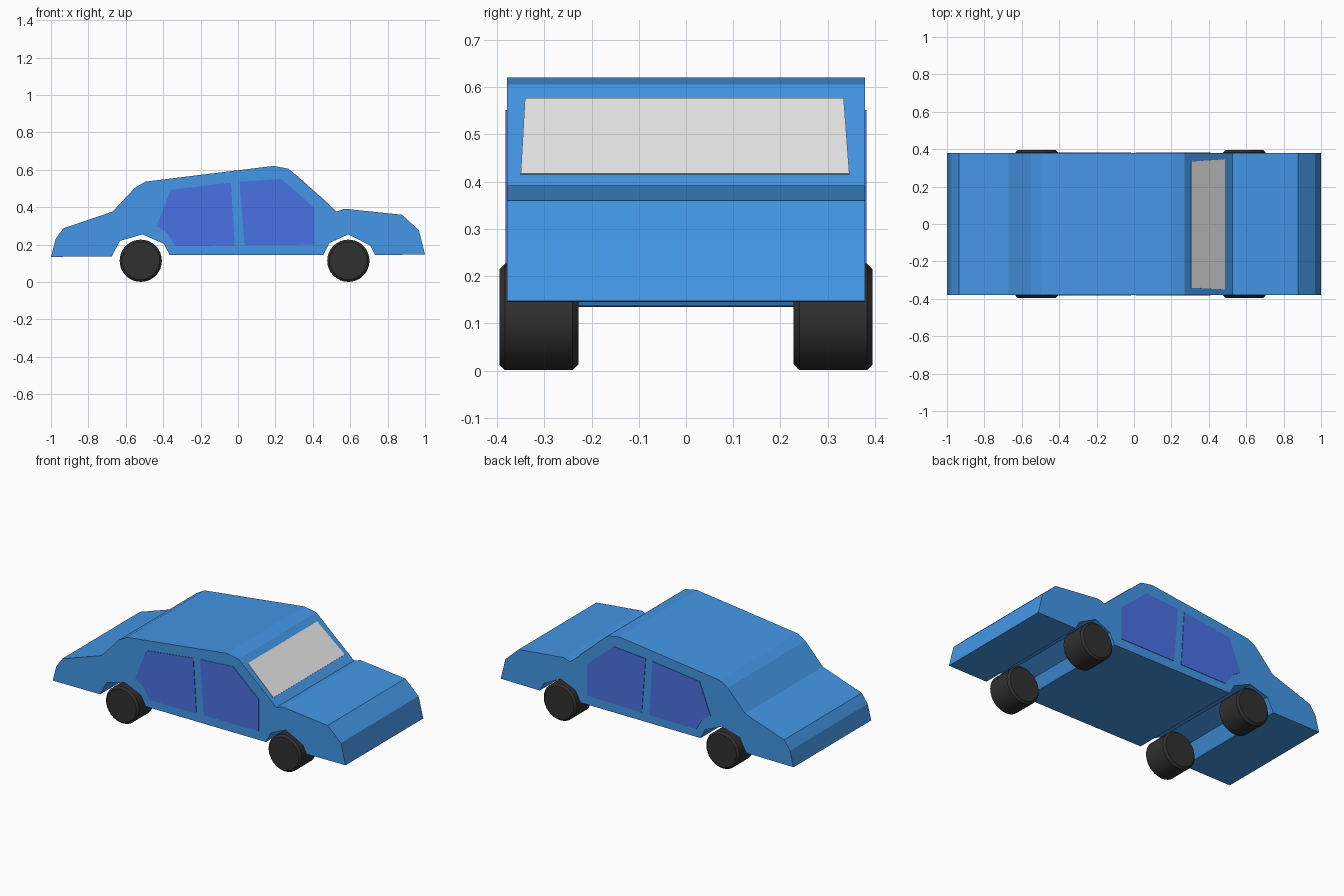
import bpy
import bmesh
import math
from mathutils import Matrix, Vector

default = bpy.data.objects.get("Cube")
if default:
    bpy.data.objects.remove(default, do_unlink=True)

HALF = 0.379      # half the body width
PLATE = 0.003     # how far the glass stands proud


def material(name, r, g, b):
    mat = bpy.data.materials.new(name)
    mat.use_nodes = True
    mat.diffuse_color = (r, g, b, 1)
    bsdf = mat.node_tree.nodes["Principled BSDF"]
    bsdf.inputs["Base Color"].default_value = (r, g, b, 1)
    bsdf.inputs["Roughness"].default_value = 0.7
    return mat


blue = material("body blue", 0.058, 0.31, 0.80)
indigo = material("side window indigo", 0.067, 0.165, 0.77)
grey = material("windscreen grey", 0.80, 0.80, 0.80)
rubber = material("tyre black", 0.03, 0.03, 0.03)


def add_object(name, bm, mat):
    bmesh.ops.recalc_face_normals(bm, faces=bm.faces[:])
    mesh = bpy.data.meshes.new(name)
    bm.to_mesh(mesh)
    bm.free()
    mesh.materials.append(mat)
    obj = bpy.data.objects.new(name, mesh)
    bpy.context.collection.objects.link(obj)
    return obj


def prism(name, corners, depth, mat):
    """Extrude one polygon along the depth vector."""
    bm = bmesh.new()
    face = bm.faces.new([bm.verts.new(c) for c in corners])
    result = bmesh.ops.extrude_face_region(bm, geom=[face], use_keep_orig=True)
    moved = [v for v in result["geom"] if isinstance(v, bmesh.types.BMVert)]
    bmesh.ops.translate(bm, verts=moved, vec=depth)
    return add_object(name, bm, mat)


# Body: side profile with wheel arches, extruded across the full width
upper = [(-1, .135), (-.975, .23), (-.935, .287), (-.67, .377), (-.55, .505),
         (-.495, .537), (.19, .621), (.27, .606), (.527, .377), (.57, .392),
         (.877, .36), (.968, .276), (1, .147)]
lower = [(.733, .145), (.707, .195), (.59, .255), (.49, .21), (.456, .145),
         (-.365, .145), (-.397, .205), (-.51, .255), (-.632, .22), (-.675, .137)]
prism("body", [(x, -HALF, z) for x, z in upper + lower], (0, 2 * HALF, 0), blue)

# Side windows: thin plates on both flanks
windows = {
    "right_window": [(-.36, .493), (-.038, .532), (-.017, .195), (-.335, .193),
                     (-.38, .264), (-.435, .30)],
    "left_window": [(.008, .536), (.232, .552), (.408, .397), (.408, .2), (.035, .198)],
}
for name, outline in windows.items():
    for side, sign in (("front", -1), ("back", 1)):
        corners = [(x, sign * (HALF - PLATE), z) for x, z in outline]
        prism(f"{name}_{side}", corners, (0, sign * 2 * PLATE, 0), indigo)

# Windscreen: thin plate lying on the sloping panel
top, bottom = Vector((.27, 0, .606)), Vector((.527, 0, .377))
slope = bottom - top
normal = Vector((-slope.z, 0, slope.x)).normalized()
screen = []
for t, y in ((.135, -.341), (.135, .334), (.835, .346), (.835, -.35)):
    screen.append(top + slope * t + Vector((0, y, 0)) - normal * PLATE)
prism("windscreen", screen, normal * 2 * PLATE, grey)

# Wheels: cylinders with chamfered rims
for end, x in (("right", -.52), ("left", .59)):
    for side, sign in (("front", -1), ("back", 1)):
        bm = bmesh.new()
        bmesh.ops.create_cone(bm, cap_ends=True, segments=32, radius1=.113,
                              radius2=.113, depth=.167)
        rims = [e for e in bm.edges if any(len(f.verts) > 4 for f in e.link_faces)]
        bmesh.ops.bevel(bm, geom=rims, offset=.012, segments=1, affect='EDGES')
        bmesh.ops.rotate(bm, verts=bm.verts[:],
                         matrix=Matrix.Rotation(math.pi / 2, 3, 'X'))
        bmesh.ops.translate(bm, verts=bm.verts[:], vec=(x, sign * .3115, .114))
        wheel = add_object(f"{end}_wheel_{side}", bm, rubber)
        bpy.ops.object.select_all(action='DESELECT')
        wheel.select_set(True)
        bpy.context.view_layer.objects.active = wheel
        bpy.ops.object.shade_smooth_by_angle(angle=math.radians(30))
